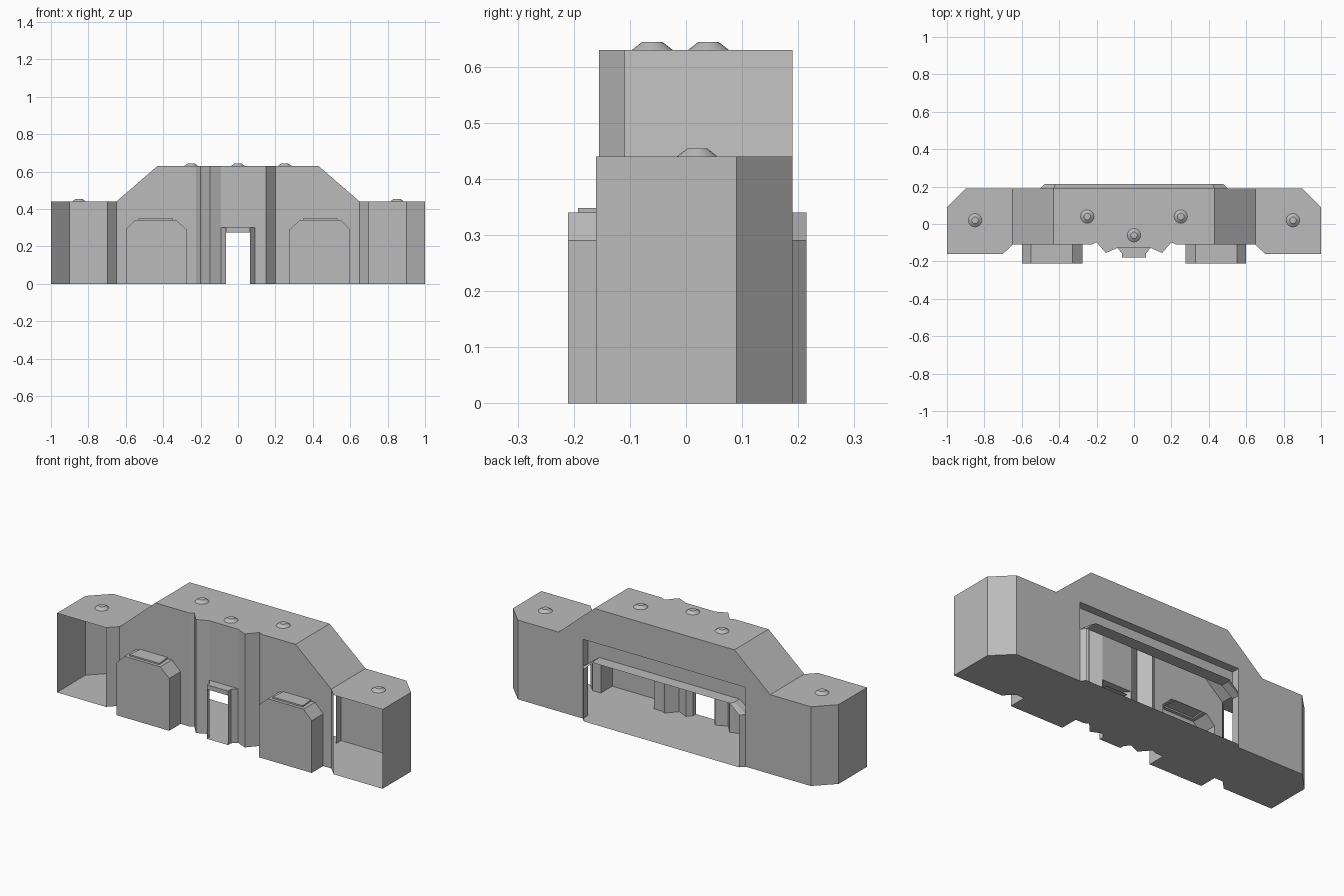
import bpy, bmesh
from mathutils import Vector

cube = bpy.data.objects.get("Cube")
if cube:
    bpy.data.objects.remove(cube, do_unlink=True)

grey = bpy.data.materials.new("stone_grey")
grey.use_nodes = True
COLOR = (0.5, 0.5, 0.5, 1)
grey.diffuse_color = COLOR
grey.node_tree.nodes["Principled BSDF"].inputs["Base Color"].default_value = COLOR

FRONT, WING, BACK, RECESS, PORCH = -0.11, -0.16, 0.19, 0.145, 0.215
LOW, HIGH = 0.44, 0.63


def finish(name, bm):
    bmesh.ops.remove_doubles(bm, verts=bm.verts, dist=0.0005)
    bmesh.ops.recalc_face_normals(bm, faces=bm.faces)
    me = bpy.data.meshes.new(name)
    bm.to_mesh(me)
    bm.free()
    me.materials.append(grey)
    ob = bpy.data.objects.new(name, me)
    bpy.context.collection.objects.link(ob)
    return ob


def poly(bm, pts):
    return bm.faces.new([bm.verts.new(p) for p in pts])


def upright(bm, pts, y):
    return poly(bm, [(x, y, z) for x, z in pts])


def flat(bm, pts, z):
    return poly(bm, [(x, y, z) for x, y in pts])


def loft(bm, a, b):
    """Quads between two open rows of 3D points."""
    for i in range(len(a) - 1):
        poly(bm, [a[i], a[i + 1], b[i + 1], b[i]])


def walls(bm, path, z0, z1):
    loft(bm, [(x, y, z0) for x, y in path], [(x, y, z1) for x, y in path])


def sym(half):
    """Complete a right-hand row with its mirror image."""
    return half + [(-x, v) for x, v in reversed(half)]


def flip(pts, s):
    return [(s * x, v) for x, v in pts]


# Outlines
arch = [(0.6, 0), (0.6, 0.29), (0.55, 0.34), (0.33, 0.34), (0.275, 0.29), (0.275, 0)]
bay = [(0.225, FRONT), (0.2, -0.098), (0.15, -0.155), (0.09, -0.128)]
wing_plan = [(0.7, WING), (1, WING), (1, 0.09), (0.9, BACK), (0.65, BACK), (0.65, FRONT)]
porch_in = [(0.5, 0), (0.5, 0.29), (0.43, 0.34)]
porch_out = [(0.476, 0), (0.476, 0.29), (0.42, 0.34)]

# Main shell: walls and roof, wings open to the front
bm = bmesh.new()
for s in (1, -1):
    upright(bm, flip([(0.65, 0)] + arch + [(0.225, 0), (0.225, HIGH), (0.43, HIGH), (0.65, LOW)], s), FRONT)
    walls(bm, flip(bay, s), 0, HIGH)
    walls(bm, flip([(0.65, FRONT), (0.7, WING)], s), 0, LOW)
    walls(bm, flip([(1, WING), (1, 0.09), (0.9, BACK)], s), 0, LOW)
    flat(bm, flip(wing_plan, s), LOW)
    poly(bm, [(s * 0.43, FRONT, HIGH), (s * 0.43, BACK, HIGH), (s * 0.65, BACK, LOW), (s * 0.65, FRONT, LOW)])
upright(bm, sym([(0.09, 0.3), (0.09, HIGH)]), -0.128)
flat(bm, sym([(0.43, BACK), (0.43, FRONT)] + bay), HIGH)
upright(bm, sym([(0.5, LOW), (0.5, 0), (0.9, 0), (0.9, LOW), (0.65, LOW), (0.43, HIGH)]), BACK)
finish("fortress_shell", bm)

# Floor slab
bm = bmesh.new()
flat(bm, sym([(0.476, PORCH), (0.5, BACK), (0.9, BACK), (1, 0.09), (1, WING), (0.7, WING),
              (0.65, FRONT), (0.6, FRONT), (0.6, -0.21), (0.275, -0.21), (0.275, FRONT)]
             + bay + [(0.065, -0.155), (0.065, -0.18)]), 0)
finish("floor", bm)

# Rear recess and the open porch frame in it
bm = bmesh.new()
row = [(0.5, 0), (0.5, LOW), (-0.5, LOW), (-0.5, 0)]
loft(bm, [(x, BACK, z) for x, z in row], [(x, RECESS, z) for x, z in row])
upright(bm, sym([(0.43, 0.34), (0.5, 0.29), (0.5, LOW)]), RECESS)
finish("rear_recess", bm)
bm = bmesh.new()
rows = [[(x, y, z) for x, z in sym(o)] for o, y in
        ((porch_in, RECESS), (porch_in, BACK), (porch_out, PORCH))]
loft(bm, rows[0], rows[1])
loft(bm, rows[1], rows[2])
finish("rear_porch", bm)

# Front bunkers with a raised hatch on top, open into the hall
for s, side in ((1, "left"), (-1, "right")):
    bm = bmesh.new()
    out = flip(arch, s)
    upright(bm, out, -0.21)
    loft(bm, [(x, -0.21, z) for x, z in out], [(x, FRONT, z) for x, z in out])
    bmesh.ops.remove_doubles(bm, verts=bm.verts, dist=0.0005)
    bm.normal_update()
    top = [f for f in bm.faces if abs(f.normal.z) > 0.99]
    bmesh.ops.inset_region(bm, faces=top, thickness=0.025)
    hatch = bmesh.ops.extrude_face_region(bm, geom=top)["geom"]
    bmesh.ops.delete(bm, geom=top, context="FACES_ONLY")
    bmesh.ops.translate(bm, vec=Vector((0, 0, 0.008)),
                        verts=[g for g in hatch if isinstance(g, bmesh.types.BMVert)])
    finish(side + "_bunker", bm)

# Door surround
bm = bmesh.new()
jamb = [(0.09, -0.128), (0.065, -0.155), (0.065, -0.18)]
for s in (1, -1):
    walls(bm, flip(jamb, s), 0, 0.3)
flat(bm, sym(jamb), 0.3)
upright(bm, sym([(0.065, 0.275), (0.065, 0.3)]), -0.18)
flat(bm, sym([(0.065, -0.18), (0.065, -0.128)]), 0.275)
finish("door_surround", bm)

# Roof caps
caps = [(0, -0.06, HIGH), (0.25, 0.04, HIGH), (-0.25, 0.04, HIGH), (0.85, 0.02, LOW), (-0.85, 0.02, LOW)]
for i, (x, y, z) in enumerate(caps):
    bpy.ops.mesh.primitive_cone_add(vertices=16, radius1=0.036, radius2=0.018, depth=0.014,
                                    location=(x, y, z + 0.007))
    cap = bpy.context.object
    cap.name = "roof_cap_%d" % (i + 1)
    cap.data.materials.append(grey)
    bpy.ops.object.shade_smooth_by_angle()
